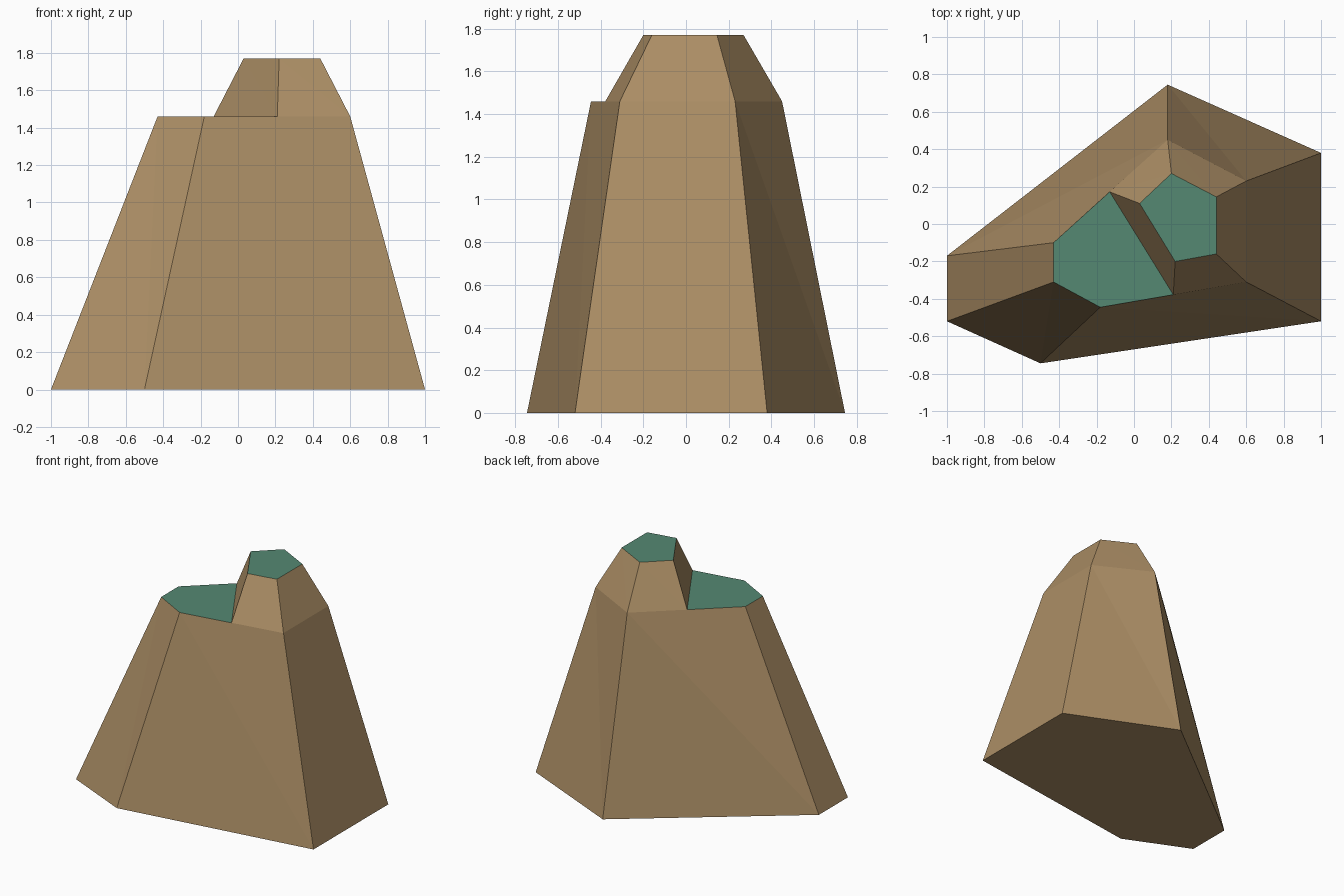
import bpy
import bmesh

cube = bpy.data.objects.get("Cube")
if cube:
    bpy.data.objects.remove(cube, do_unlink=True)


def material(name, colour):
    mat = bpy.data.materials.new(name)
    mat.use_nodes = True
    mat.diffuse_color = colour
    mat.node_tree.nodes["Principled BSDF"].inputs["Base Color"].default_value = colour
    return mat


STONE = material("sandy brown stone", (0.41, 0.27, 0.13, 1))
GRASS = material("muted green grass", (0.09, 0.25, 0.17, 1))

LEDGE_Z, PEAK_Z = 1.46, 1.77


def cliff(name, lower, upper, z_low, z_high, cap, floor=False):
    """Faceted slopes between two matching outlines, with a grassy cap."""
    bm = bmesh.new()
    low = [bm.verts.new((x, y, z_low)) for x, y in lower]
    high = [bm.verts.new((x, y, z_high)) for x, y in upper]
    for i in range(len(low)):
        j = (i + 1) % len(low)
        bm.faces.new((low[i], low[j], high[i]))
        bm.faces.new((low[j], high[j], high[i]))
    if floor:
        bm.faces.new(low[::-1])
    # Grass cap on the level top
    top = bm.faces.new([bm.verts.new((x, y, z_high)) for x, y in cap])
    top.material_index = 1
    bmesh.ops.remove_doubles(bm, verts=bm.verts, dist=0.0001)
    mesh = bpy.data.meshes.new(name)
    bm.to_mesh(mesh)
    bm.free()
    mesh.materials.append(STONE)
    mesh.materials.append(GRASS)
    obj = bpy.data.objects.new(name, mesh)
    bpy.context.collection.objects.link(obj)
    return obj


# Outlines run counter-clockwise seen from above
ground = [(-1, -0.52), (-0.5, -0.745), (1, -0.52), (1, 0.38), (0.18, 0.745), (-1, -0.17)]
rim = [(-0.43, -0.31), (-0.18, -0.445), (0.6, -0.31), (0.6, 0.23), (0.18, 0.45), (-0.43, -0.1)]
step_front, step_back = (0.21, -0.378), (-0.13, 0.172)
peak = [(0.03, 0.11), (0.22, -0.2), (0.44, -0.16), (0.44, 0.145), (0.2, 0.27)]

# Lower cliff with the grassy ledge on its left part
cliff("lower_cliff", ground, rim, 0, LEDGE_Z,
      [rim[0], rim[1], step_front, step_back, rim[5]], floor=True)

# Upper peak rising from the rest of the rim
cliff("upper_peak", [step_back, step_front, *rim[2:5]], peak, LEDGE_Z, PEAK_Z, peak)
